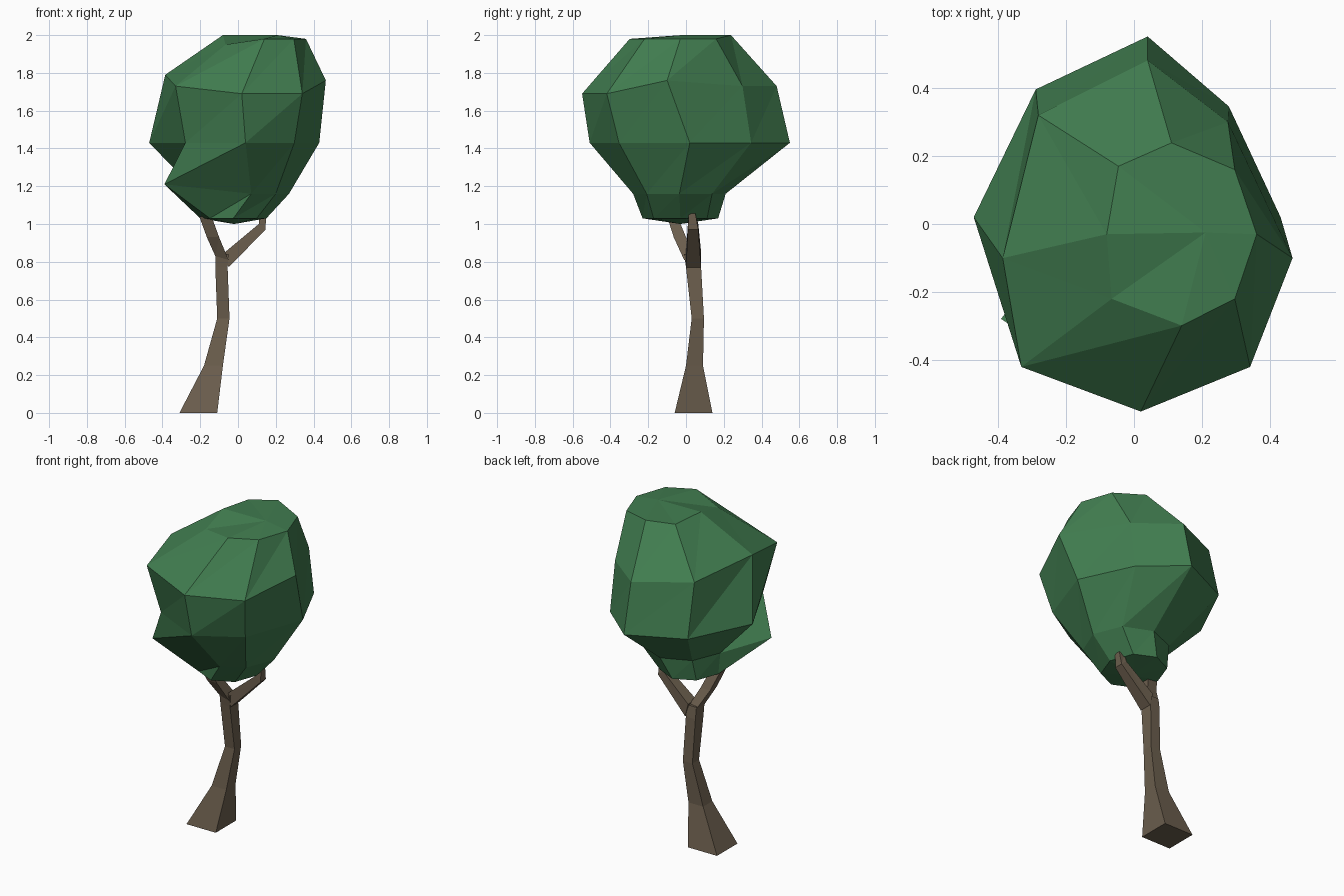
import bpy
import bmesh
import math
from mathutils import Vector

default_cube = bpy.data.objects.get("Cube")
if default_cube:
    bpy.data.objects.remove(default_cube, do_unlink=True)


def make_material(name, color):
    material = bpy.data.materials.new(name)
    material.use_nodes = True
    material.diffuse_color = (*color, 1)
    shader = material.node_tree.nodes["Principled BSDF"]
    shader.inputs["Base Color"].default_value = (*color, 1)
    shader.inputs["Roughness"].default_value = 0.9
    return material


def finish_object(name, bm, material):
    bmesh.ops.recalc_face_normals(bm, faces=bm.faces[:])
    mesh = bpy.data.meshes.new(name)
    bm.to_mesh(mesh)
    bm.free()
    mesh.materials.append(material)
    obj = bpy.data.objects.new(name, mesh)
    bpy.context.collection.objects.link(obj)
    return obj


def bridge(bm, lower, upper):
    """Join two closed rings, splitting each side along one diagonal."""
    count = len(lower)
    for i in range(count):
        j = (i + 1) % count
        bm.faces.new((lower[i], lower[j], upper[j]))
        bm.faces.new((lower[i], upper[j], upper[i]))


def make_limb(name, sections, material):
    """Loft four-sided sections: x range, y range, height, slope of the cut."""
    bm = bmesh.new()
    rings = []
    for x0, x1, y0, y1, z, slope in sections:
        corners = ((x0, y0, z + slope), (x1, y0, z - slope),
                   (x1, y1, z - slope), (x0, y1, z + slope))
        rings.append([bm.verts.new(c) for c in corners])
    for lower, upper in zip(rings, rings[1:]):
        bridge(bm, lower, upper)
    bm.faces.new(rings[0])
    bm.faces.new(rings[-1])
    return finish_object(name, bm, material)


bark = make_material("brown bark", (0.15, 0.114, 0.076))
leaves = make_material("green leaves", (0.053, 0.205, 0.08))

# Trunk with a flared foot and a slight bend
make_limb("trunk", [
    (-.31, -.11, -.06, .14, 0, 0),
    (-.18, -.08, 0, .09, .25, 0),
    (-.11, -.045, .03, .095, .5, 0),
    (-.12, -.055, 0, .08, .77, 0),
    (-.12, -.05, -.01, .07, .84, 0),
], bark)

# Fork: one branch leans forward, the other kinks upward
make_limb("right_branch", [
    (-.12, -.05, -.01, .07, .82, .01),
    (-.165, -.10, -.065, 0, .93, 0),
    (-.205, -.14, -.10, -.045, 1.04, 0),
], bark)
make_limb("left_branch", [
    (-.07, -.05, 0, .08, .81, .04),
    (.11, .145, .01, .065, .985, .015),
    (.11, .15, .015, .05, 1.055, 0),
], bark)

# Canopy rings: centre x, centre y, radius x, radius y, height
DIRECTIONS = ("E", "NE", "N", "NW", "W", "SW", "S", "SE")
RINGS = {
    "bottom": (-.025, -.03, .175, .2, 1.03),
    "low": (.03, -.035, .24, .245, 1.16),
    "middle": (-.02, .02, .45, .53, 1.43),
    "upper": (.04, -.035, .425, .515, 1.73),
    "top": (.14, -.03, .22, .268, 1.98),
}

# Small offsets that make the crown irregular
NUDGES = {
    ("low", "SW"): (-.25, -.07, .05),
    ("low", "S"): (.04, 0, 0),
    ("middle", "NE"): (-.02, -.05, 0),
    ("middle", "N"): (.06, 0, 0),
    ("middle", "NW"): (.05, 0, 0),
    ("middle", "SW"): (.06, 0, 0),
    ("middle", "S"): (.06, 0, 0),
    ("upper", "E"): (0, -.065, .03),
    ("upper", "NE"): (-.065, -.03, 0),
    ("upper", "NW"): (-.02, -.01, .02),
    ("upper", "W"): (0, -.065, .06),
    ("upper", "SW"): (-.07, -.02, 0),
    ("upper", "S"): (-.02, 0, -.04),
    ("upper", "SE"): (0, -.02, -.04),
    ("top", "N"): (-.03, 0, .02),
    ("top", "NW"): (-.03, .01, .01),
    ("top", "W"): (0, 0, .02),
    ("top", "SW"): (-.05, 0, -.03),
}

bm = bmesh.new()
rings = []
for level, (cx, cy, rx, ry, z) in RINGS.items():
    ring = []
    for i, direction in enumerate(DIRECTIONS):
        angle = i * math.tau / len(DIRECTIONS)
        point = Vector((cx + rx * math.cos(angle), cy + ry * math.sin(angle), z))
        point += Vector(NUDGES.get((level, direction), (0, 0, 0)))
        ring.append(bm.verts.new(point))
    rings.append(ring)
for lower, upper in zip(rings, rings[1:]):
    bridge(bm, lower, upper)

# Close the crown above and below with fans
for ring, pole in ((rings[0], (-.02, -.03, 1)), (rings[-1], (.21, -.025, 2))):
    centre = bm.verts.new(pole)
    for a, b in zip(ring, ring[1:] + ring[:1]):
        bm.faces.new((a, b, centre))
finish_object("canopy", bm, leaves)
